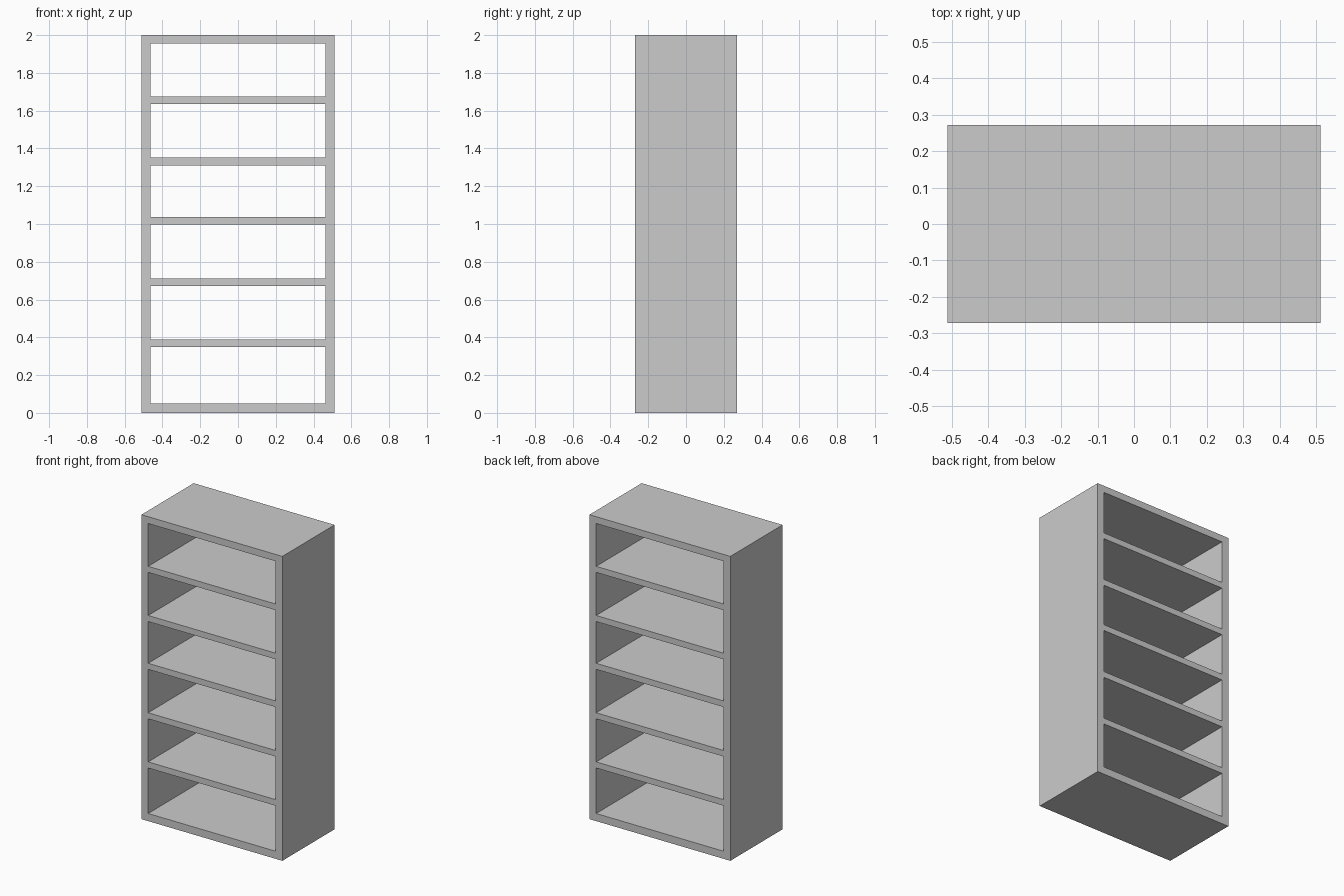
import bpy, bmesh
from mathutils import Matrix, Vector

if "Cube" in bpy.data.objects:
    bpy.data.objects.remove(bpy.data.objects["Cube"])

HALF_W, HALF_D, HEIGHT = 0.512, 0.271, 2.0
INNER_HALF_W = 0.463
FLOOR_TOP, CEILING = 0.05, 1.955
SHELF_Z = [0.369, 0.692, 1.017, 1.331, 1.654]   # shelf centre heights
SHELF_T = 0.04


def add_box(bm, lo, hi):
    lo, hi = Vector(lo), Vector(hi)
    size = hi - lo
    m = Matrix.Translation((lo + hi) / 2) @ Matrix.Diagonal((*size, 1))
    bmesh.ops.create_cube(bm, size=1, matrix=m)


def boxes_object(name, boxes):
    bm = bmesh.new()
    for lo, hi in boxes:
        add_box(bm, lo, hi)
    mesh = bpy.data.meshes.new(name)
    bm.to_mesh(mesh)
    bm.free()
    ob = bpy.data.objects.new(name, mesh)
    bpy.context.collection.objects.link(ob)
    return ob


# Solid outer block of the shelf unit
bookcase = boxes_object("bookcase", [((-HALF_W, -HALF_D, 0), (HALF_W, HALF_D, HEIGHT))])

# Compartments running right through from front to back
bottoms = [FLOOR_TOP] + [z + SHELF_T / 2 for z in SHELF_Z]
tops = [z - SHELF_T / 2 for z in SHELF_Z] + [CEILING]
cutter = boxes_object("compartment_cutter", [
    ((-INNER_HALF_W, -1, lo), (INNER_HALF_W, 1, hi)) for lo, hi in zip(bottoms, tops)])
cutter.hide_render = True

# Cut the compartments, leaving sides, top, base and flush shelves in one piece
mod = bookcase.modifiers.new("compartments", 'BOOLEAN')
mod.operation = 'DIFFERENCE'
mod.solver = 'EXACT'
mod.object = cutter
bpy.context.view_layer.objects.active = bookcase
bpy.ops.object.modifier_apply(modifier=mod.name)
bpy.data.objects.remove(cutter)
